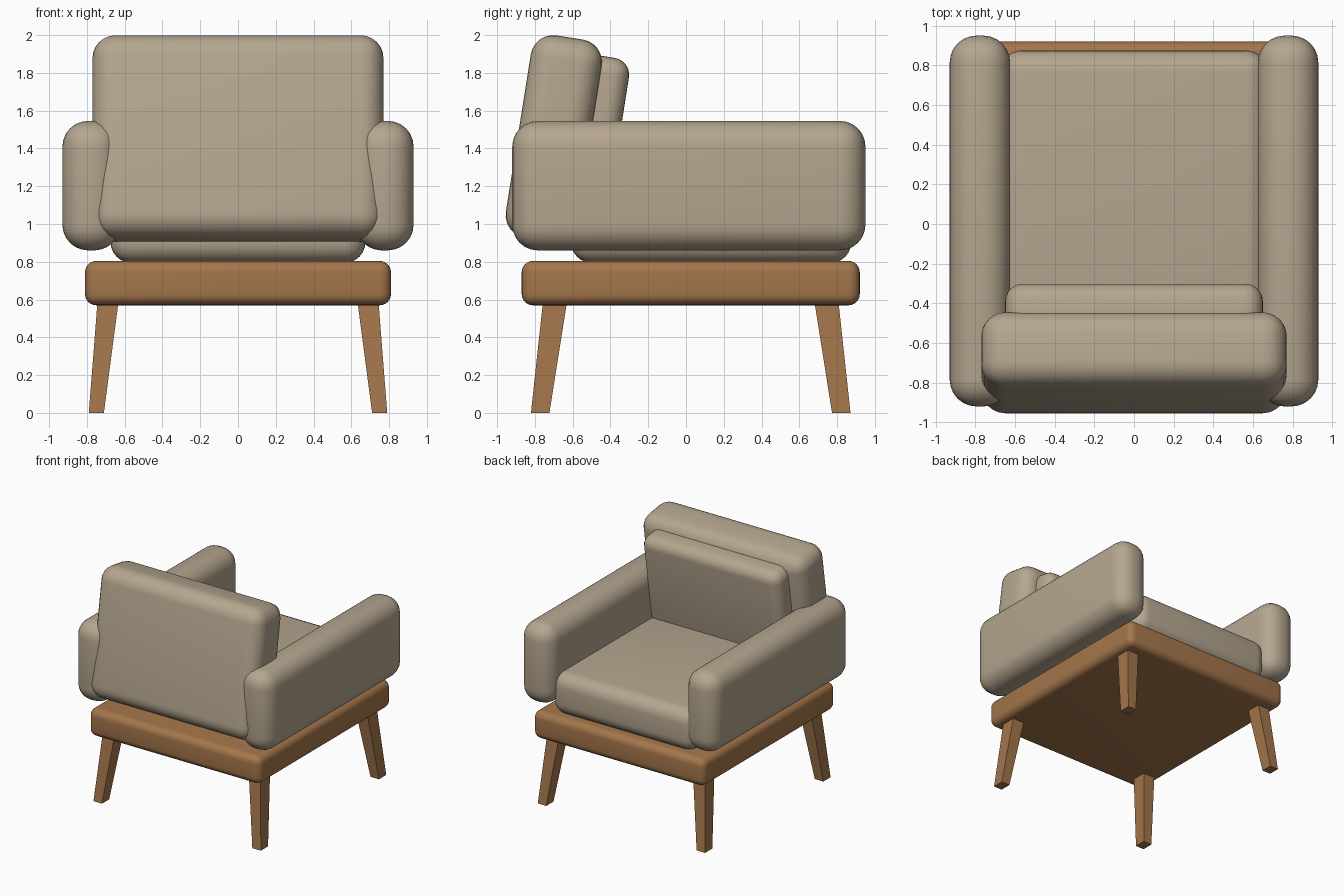
import bpy, bmesh, math
from mathutils import Vector

if "Cube" in bpy.data.objects:
    bpy.data.objects.remove(bpy.data.objects["Cube"])


def material(name, col):
    m = bpy.data.materials.new(name)
    m.diffuse_color = (*col, 1)
    m.use_nodes = True
    m.node_tree.nodes["Principled BSDF"].inputs["Base Color"].default_value = m.diffuse_color
    return m


fabric = material("beige fabric", (0.46, 0.38, 0.275))
wood = material("warm wood", (0.37, 0.18, 0.07))


def add_object(name, bm, mat, smooth):
    bmesh.ops.recalc_face_normals(bm, faces=bm.faces[:])
    me = bpy.data.meshes.new(name)
    bm.to_mesh(me)
    bm.free()
    me.materials.append(mat)
    for p in me.polygons:
        p.use_smooth = smooth
    ob = bpy.data.objects.new(name, me)
    bpy.context.collection.objects.link(ob)
    return ob


def rounded_box(name, centre, size, radius, mat, tilt=0.0):
    bm = bmesh.new()
    bmesh.ops.create_cube(bm, size=1)
    bmesh.ops.scale(bm, vec=Vector(size), verts=bm.verts[:])
    bmesh.ops.bevel(bm, geom=bm.edges[:], offset=radius, segments=6,
                    profile=0.5, affect='EDGES')
    ob = add_object(name, bm, mat, True)
    ob.location = centre
    ob.rotation_euler.x = math.radians(tilt)
    return ob


# wooden base
rounded_box("base_frame", (0, 0.025, 0.687), (1.62, 1.79, 0.235), 0.06, wood)

# seat and the two tilted back cushions
rounded_box("seat_cushion", (0, 0.133, 0.972), (1.35, 1.485, 0.355), 0.11, fabric)
rounded_box("backrest", (0, -0.70, 1.4525), (1.54, 0.38, 1.083), 0.12, fabric, -9)
rounded_box("back_pillow", (0, -0.477, 1.47), (1.30, 0.25, 0.84), 0.09, fabric, -9)

# arms
for side, sx in (("right", 1), ("left", -1)):
    rounded_box(side + "_arm", (sx * 0.777, 0.015, 1.203),
                (0.305, 1.87, 0.685), 0.135, fabric)

# tapered, splayed legs: (z, inner x, outer x, inner y, outer y) from base centre
sections = [(0.0, 0.71, 0.79, 0.748, 0.846),
            (0.60, 0.631, 0.743, 0.653, 0.781)]
for yname, sy in (("front", -1), ("rear", 1)):
    for xname, sx in (("right", 1), ("left", -1)):
        bm = bmesh.new()
        rings = []
        for z, xi, xo, yi, yo in sections:
            rings.append([bm.verts.new((sx * x, 0.025 + sy * y, z)) for x, y in
                          ((xi, yi), (xo, yi), (xo, yo), (xi, yo))])
        a, b = rings
        bm.faces.new(a)
        bm.faces.new(b)
        for i in range(4):
            j = (i + 1) % 4
            bm.faces.new((a[i], a[j], b[j], b[i]))
        add_object(f"{yname}_{xname}_leg", bm, wood, False)
